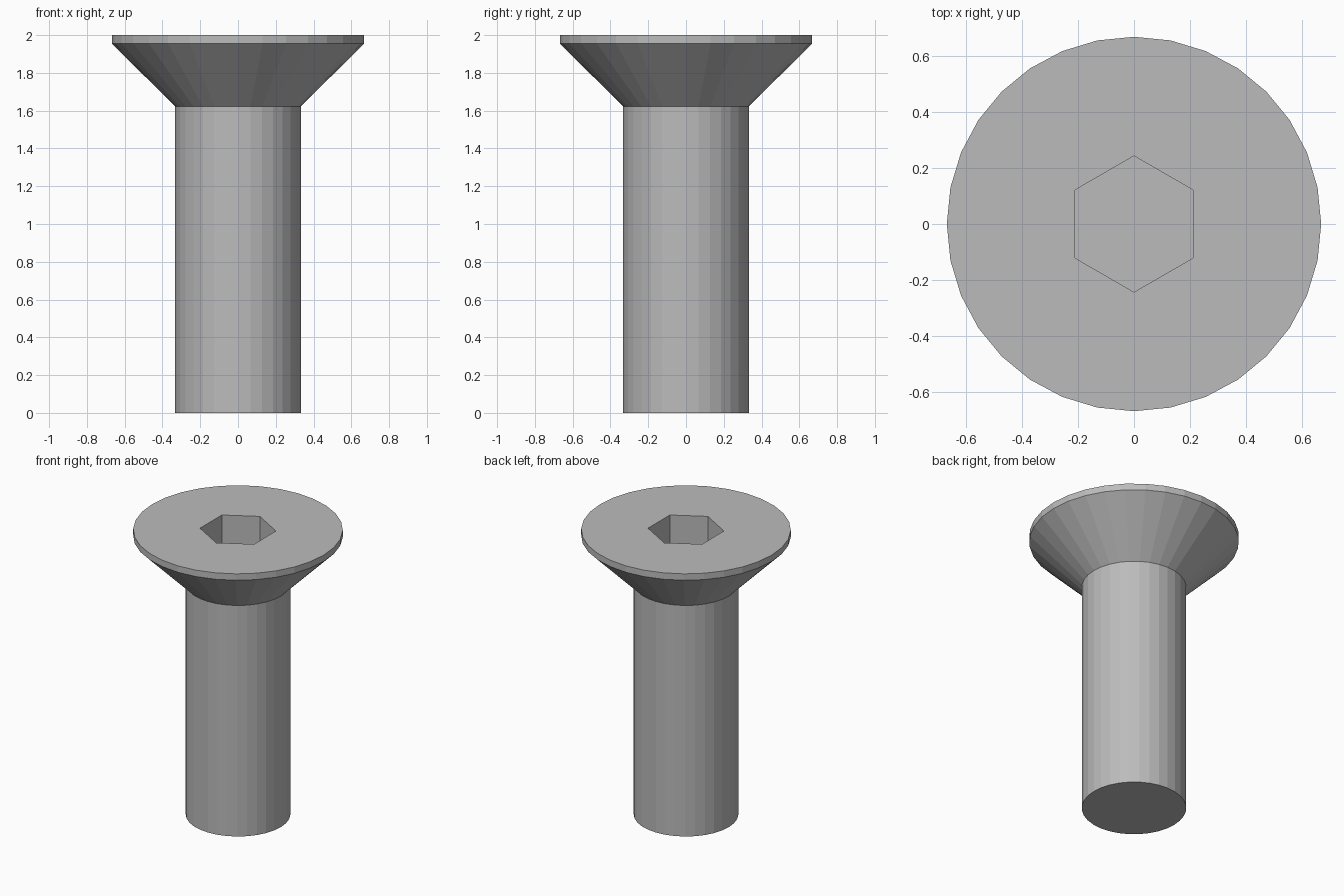
import bpy, bmesh
from math import sin, cos, pi

cube = bpy.data.objects.get("Cube")
if cube:
    bpy.data.objects.remove(cube, do_unlink=True)

# Plain steel
steel = bpy.data.materials.new("grey_steel")
steel.use_nodes = True
colour = (0.5, 0.5, 0.5, 1)
steel.diffuse_color = colour
steel.node_tree.nodes["Principled BSDF"].inputs["Base Color"].default_value = colour

SIDES = 32
bm = bmesh.new()


def ring(radius, z, sides=SIDES, turn=0.0):
    angles = [turn + 2 * pi * i / sides for i in range(sides)]
    return [bm.verts.new((radius * cos(a), radius * sin(a), z)) for a in angles]


def bridge(lower, upper):
    n = len(lower)
    for i in range(n):
        j = (i + 1) % n
        bm.faces.new((lower[i], lower[j], upper[j], upper[i]))


def loop_edges(loop):
    return [bm.edges.get((v, loop[i - 1])) for i, v in enumerate(loop)]


# Shank, countersunk cone and thin rim
profile = [(0.333, 0), (0.333, 1.622), (0.667, 1.955), (0.667, 2)]
rings = [ring(r, z) for r, z in profile]
for lower, upper in zip(rings, rings[1:]):
    bridge(lower, upper)
bm.faces.new(rings[0][::-1])

# Hexagonal socket with a flat floor
mouth = ring(0.2425, 2, 6, pi / 6)
floor = ring(0.2425, 1.7, 6, pi / 6)
bridge(mouth, floor)
bm.faces.new(floor)

# Flat top face around the socket
bmesh.ops.triangle_fill(bm, use_beauty=True,
                        edges=loop_edges(rings[-1]) + loop_edges(mouth))
bmesh.ops.recalc_face_normals(bm, faces=bm.faces)

mesh = bpy.data.meshes.new("countersunk_screw")
bm.to_mesh(mesh)
bm.free()
mesh.materials.append(steel)
screw = bpy.data.objects.new("countersunk_screw", mesh)
bpy.context.collection.objects.link(screw)
